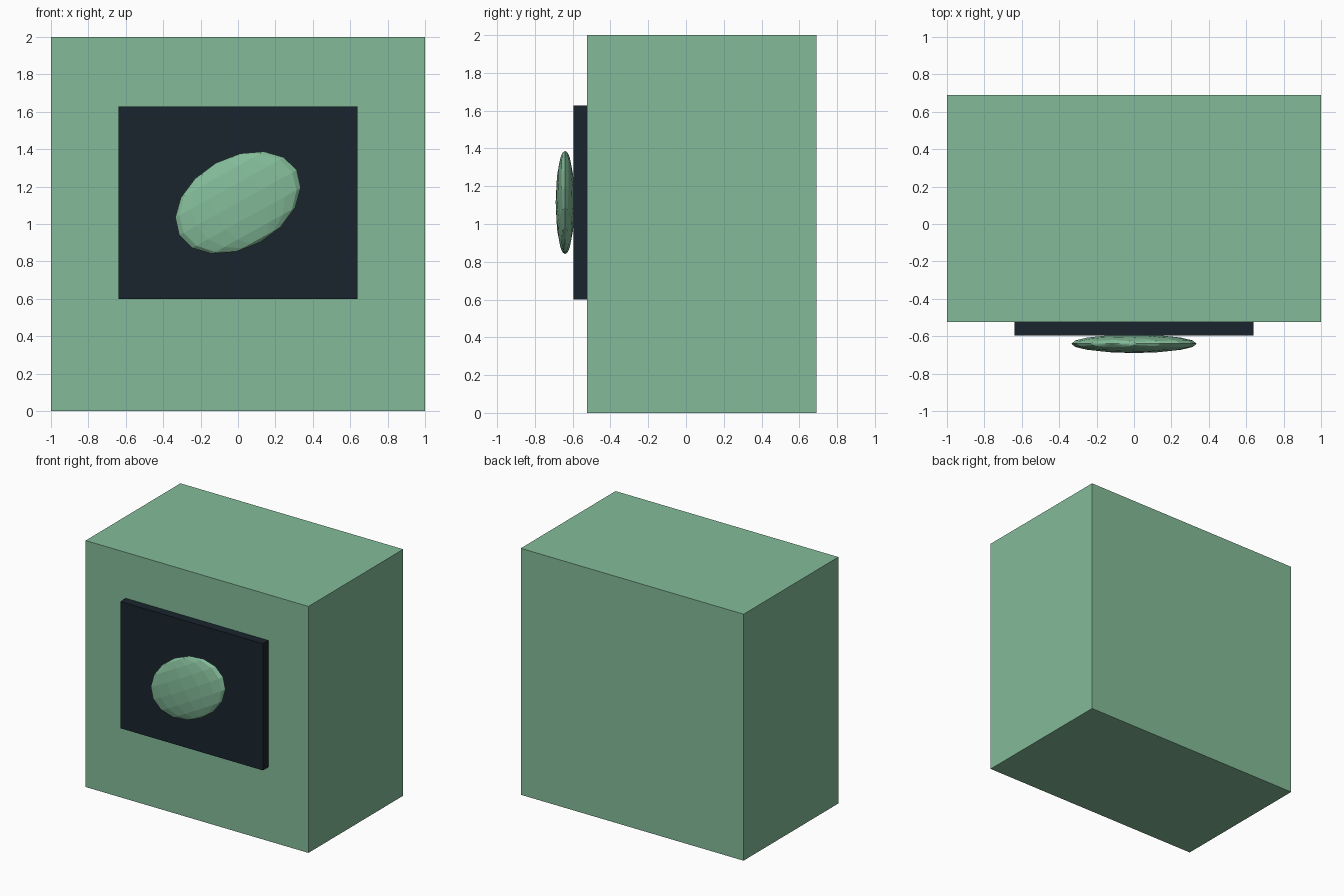
import bpy
import math

if "Cube" in bpy.data.objects:
    bpy.data.objects.remove(bpy.data.objects["Cube"])


def material(name, rgb):
    m = bpy.data.materials.new(name)
    m.diffuse_color = (*rgb, 1)
    m.use_nodes = True
    m.node_tree.nodes["Principled BSDF"].inputs["Base Color"].default_value = m.diffuse_color
    return m


green = material("green", (0.23, 0.5, 0.32))
dark = material("dark", (0.01, 0.017, 0.027))


def box(name, lo, hi, mat):
    center = [(a + b) / 2 for a, b in zip(lo, hi)]
    bpy.ops.mesh.primitive_cube_add(size=1, location=center)
    ob = bpy.context.object
    ob.name = name
    ob.scale = [b - a for a, b in zip(lo, hi)]
    ob.data.materials.append(mat)
    return ob


# main block and the raised front panel
box("body", (-1, -0.525, 0), (1, 0.69, 2), green)
box("front_panel", (-0.64, -0.595, 0.6), (0.64, -0.525, 1.628), dark)

# flattened, tilted low-poly oval on the panel
bpy.ops.mesh.primitive_uv_sphere_add(segments=16, ring_count=8, radius=1,
                                     location=(0, -0.64, 1.114),
                                     rotation=(0, math.radians(-29), 0))
oval = bpy.context.object
oval.name = "oval_emblem"
oval.scale = (0.359, 0.05, 0.243)
oval.data.materials.append(green)
